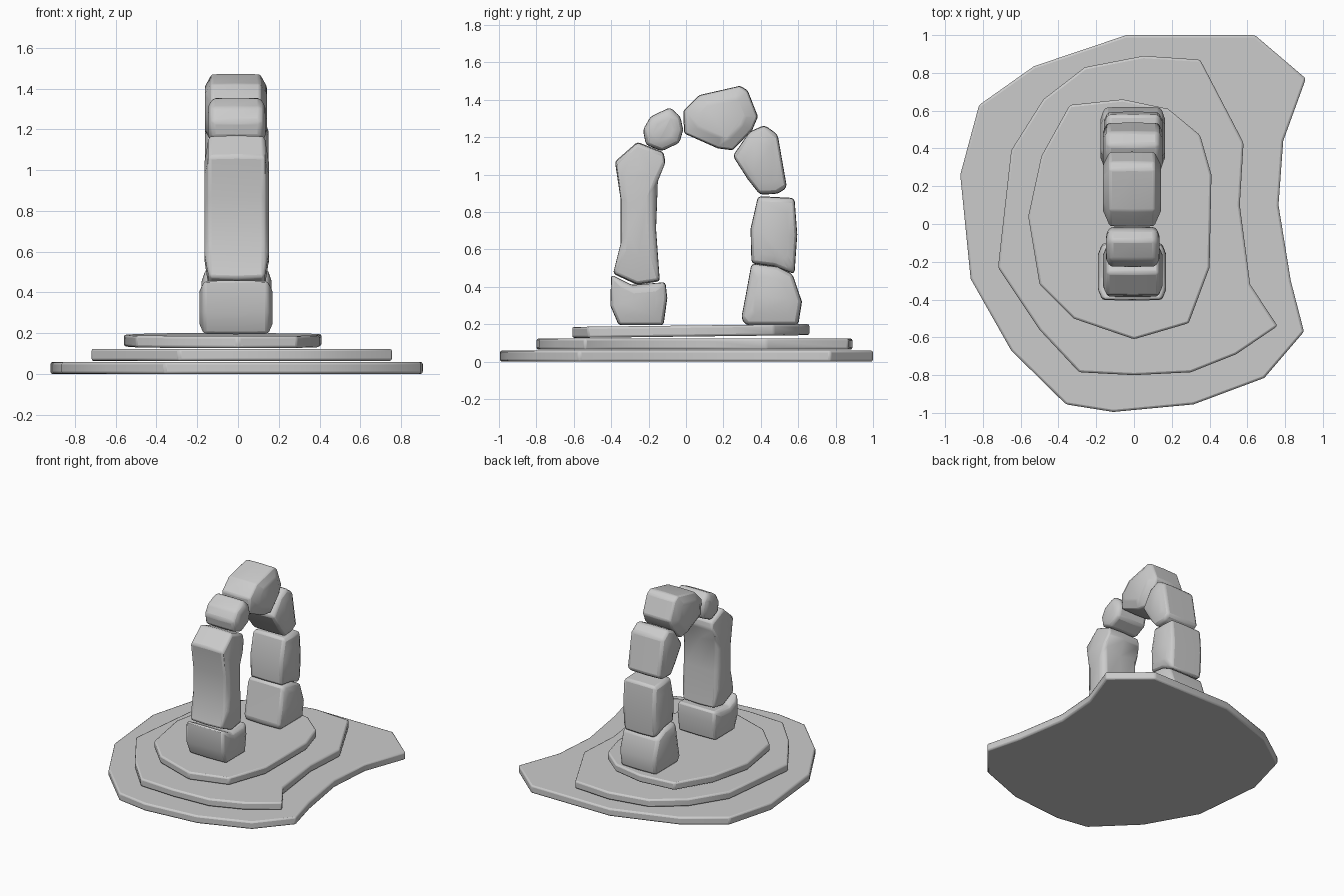
import bpy, bmesh
from math import radians

if "Cube" in bpy.data.objects:
    bpy.data.objects.remove(bpy.data.objects["Cube"])


def finish(bm, name, bevel, segments):
    bmesh.ops.recalc_face_normals(bm, faces=bm.faces)
    me = bpy.data.meshes.new(name)
    bm.to_mesh(me)
    bm.free()
    ob = bpy.data.objects.new(name, me)
    bpy.context.collection.objects.link(ob)
    m = ob.modifiers.new("soft_edges", 'BEVEL')
    m.width, m.segments = bevel, segments
    m.limit_method, m.angle_limit = 'ANGLE', radians(30)
    bpy.ops.object.select_all(action='DESELECT')
    ob.select_set(True)
    bpy.context.view_layer.objects.active = ob
    bpy.ops.object.shade_smooth_by_angle(angle=radians(35))
    return ob


def loft(rings, name, bevel, segments):
    bm = bmesh.new()
    loops = [[bm.verts.new(p) for p in r] for r in rings]
    n = len(loops[0])
    for a, b in zip(loops, loops[1:]):
        for i in range(n):
            j = (i + 1) % n
            bm.faces.new((a[i], a[j], b[j], b[i]))
    bm.faces.new(loops[0])
    bm.faces.new(loops[-1])
    return finish(bm, name, bevel, segments)


def slab(name, outline, z0, z1, tilt=0.0):
    loft([[(x, y, z + tilt * y) for x, y in outline] for z in (z0, z1)],
         name, 0.012, 2)


def stone(name, profile, left, right, rim=0.022):
    # side outline in y/z, with gently bulging flat cheeks in x
    cy = sum(p[0] for p in profile) / len(profile)
    cz = sum(p[1] for p in profile) / len(profile)

    def ring(x, s):
        return [(x, cy + (y - cy) * s, cz + (z - cz) * s) for y, z in profile]
    mid = (left + right) / 2
    loft([ring(left, .62), ring(left + rim, .985), ring(mid, 1.0),
          ring(right - rim, .985), ring(right, .62)], name, 0.018, 2)


# stepped ground slabs
slab("bottom_slab", [
    (-.04, 1), (.64, 1), (.91, .77), (.79, .44), (.765, .10), (.83, -.30),
    (.90, -.57), (.69, -.815), (.315, -.955), (-.11, -.995), (-.36, -.955),
    (-.65, -.67), (-.865, -.29), (-.92, .26), (-.82, .63), (-.53, .835)], 0, .06)
slab("middle_slab", [
    (.05, .89), (.35, .87), (.58, .43), (.56, .10), (.615, -.32), (.76, -.54),
    (.54, -.69), (.30, -.785), (0, -.80), (-.29, -.785), (-.50, -.56),
    (-.72, -.23), (-.65, .39), (-.48, .66), (-.26, .83)], .064, .124)
slab("top_slab", [
    (-.06, .66), (.18, .61), (.35, .47), (.41, .26), (.40, -.23), (.29, -.525),
    (0, -.61), (-.32, -.50), (-.50, -.32), (-.56, .04), (-.49, .36),
    (-.34, .63)], .134, .193, .012)

# stones of the arch, from front foot over the top to back foot
stone("front_foot_stone", [
    (-.40, .465), (-.29, .41), (-.11, .425), (-.10, .34), (-.12, .195),
    (-.36, .195), (-.405, .30)], -.19, .17)
stone("front_pillar_stone", [
    (-.26, 1.175), (-.12, 1.12), (-.11, 1.065), (-.16, .94), (-.16, .71),
    (-.14, .43), (-.26, .41), (-.39, .47), (-.35, .63), (-.35, .87),
    (-.38, 1.07)], -.165, .152)
stone("front_arch_stone", [
    (-.085, 1.36), (-.03, 1.31), (-.015, 1.24), (-.035, 1.17), (-.13, 1.125),
    (-.215, 1.16), (-.23, 1.24), (-.19, 1.31)], -.148, .135)
stone("keystone", [
    (.29, 1.475), (.33, 1.45), (.385, 1.31), (.355, 1.24), (.25, 1.13),
    (.17, 1.14), (-.01, 1.22), (-.015, 1.34), (.07, 1.425)], -.163, .142, .035)
stone("back_arch_stone", [
    (.42, 1.265), (.49, 1.215), (.54, .93), (.49, .897), (.395, .893),
    (.33, .975), (.25, 1.10), (.34, 1.23)], -.163, .15)
stone("back_pillar_stone", [
    (.385, .885), (.58, .875), (.595, .68), (.58, .468), (.475, .508),
    (.35, .525), (.345, .71)], -.16, .152)
stone("back_foot_stone", [
    (.35, .525), (.49, .508), (.57, .468), (.62, .32), (.60, .195),
    (.32, .195), (.295, .23), (.32, .36)], -.178, .165)
